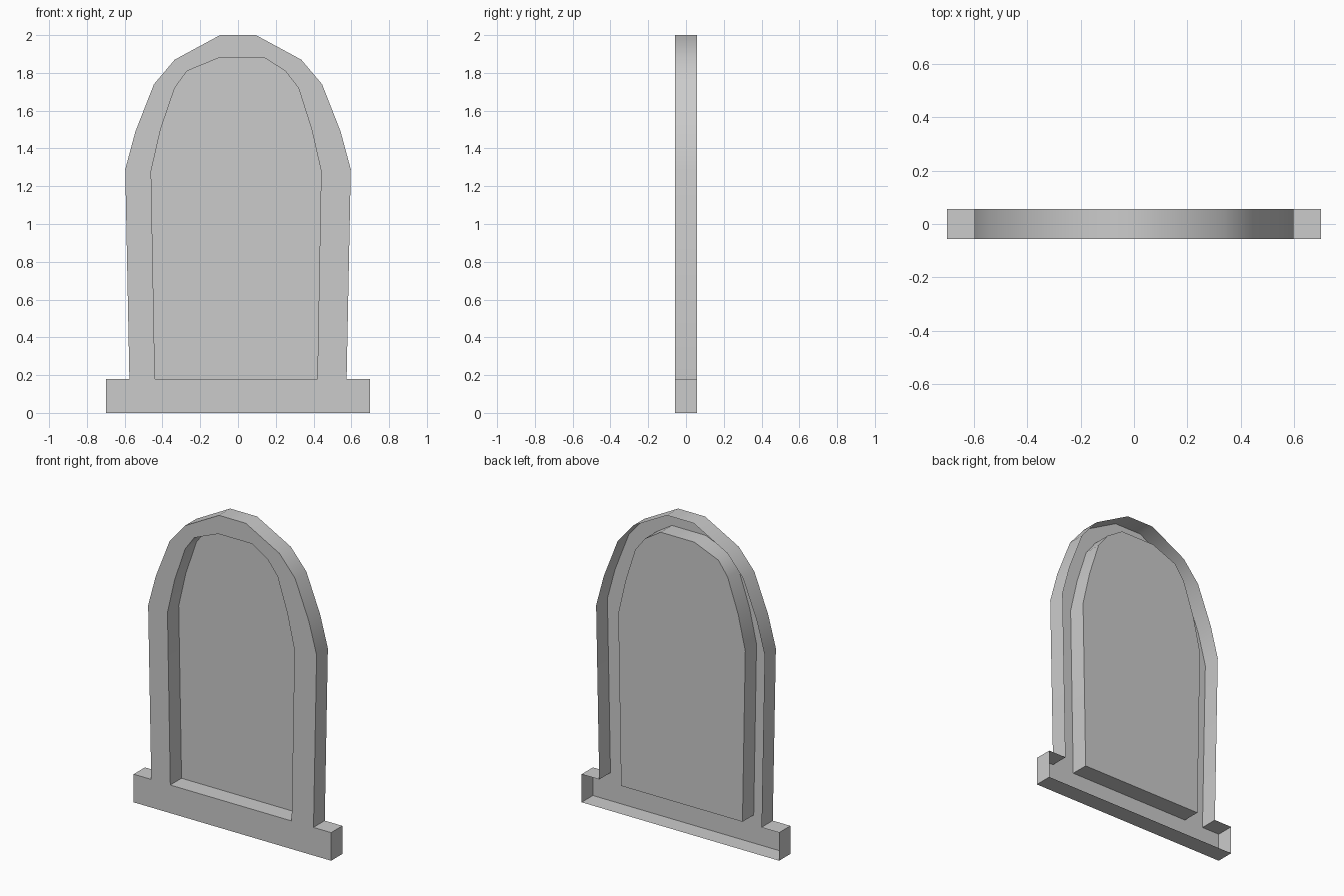
import bpy

if "Cube" in bpy.data.objects:
    bpy.data.objects.remove(bpy.data.objects["Cube"])

FRONT, BACK = -0.057, 0.057

# Outlines in x, z, running clockwise as seen from the front
half = [(0.575, 0.18), (0.597, 1.29), (0.543, 1.49),
        (0.445, 1.74), (0.335, 1.87), (0.095, 2.0)]
outer = [(-x, z) for x, z in half] + half[::-1]
inner = [(-0.44, 0.18), (-0.46, 1.28), (-0.41, 1.5), (-0.335, 1.72),
         (-0.27, 1.81), (-0.10, 1.88), (0.14, 1.88), (0.25, 1.81),
         (0.32, 1.72), (0.39, 1.5), (0.44, 1.28), (0.42, 0.18)]
foot = [(0.575, 0.18), (0.7, 0.18), (0.7, 0), (-0.7, 0),
        (-0.7, 0.18), (-0.575, 0.18)]


def at(points, y):
    return [(x, y, z) for x, z in points]


def strip(a, b, closed=False):
    """Quads joining two matching rows of points."""
    n = len(a)
    return [(a[i], a[(i + 1) % n], b[(i + 1) % n], b[i])
            for i in range(n if closed else n - 1)]


def make(name, polys):
    index, faces = {}, []
    for poly in polys:
        faces.append([index.setdefault(p, len(index)) for p in poly])
    mesh = bpy.data.meshes.new(name)
    mesh.from_pydata(list(index), [], faces)
    mesh.update()
    ob = bpy.data.objects.new(name, mesh)
    bpy.context.collection.objects.link(ob)
    bpy.ops.object.select_all(action='DESELECT')
    ob.select_set(True)
    bpy.context.view_layer.objects.active = ob
    bpy.ops.object.shade_smooth_by_angle(angle=0.65)
    return ob


# Arched frame: open-backed shell with outer wall and front ring
make("arched_frame",
     strip(at(outer, FRONT), at(outer, BACK)) +
     strip(at(inner, FRONT), at(outer, FRONT)) )

# Recess: reveal walls plus the panel set flush with the back
rev = inner[::-1]
make("recessed_panel",
     strip(at(rev, FRONT), at(rev, BACK), closed=True) + [at(rev, BACK)])

# Sill: front, ends, underside and the two exposed ledges, open at the back
make("base_sill",
     strip(at(foot, FRONT), at(foot, BACK)) + [at(foot[::-1], FRONT)])

# Face the front ring forwards
ring = bpy.data.objects["arched_frame"].data
for poly in ring.polygons:
    if abs(poly.normal.y) > 0.9 and poly.normal.y > 0:
        poly.flip()
ring.update()
